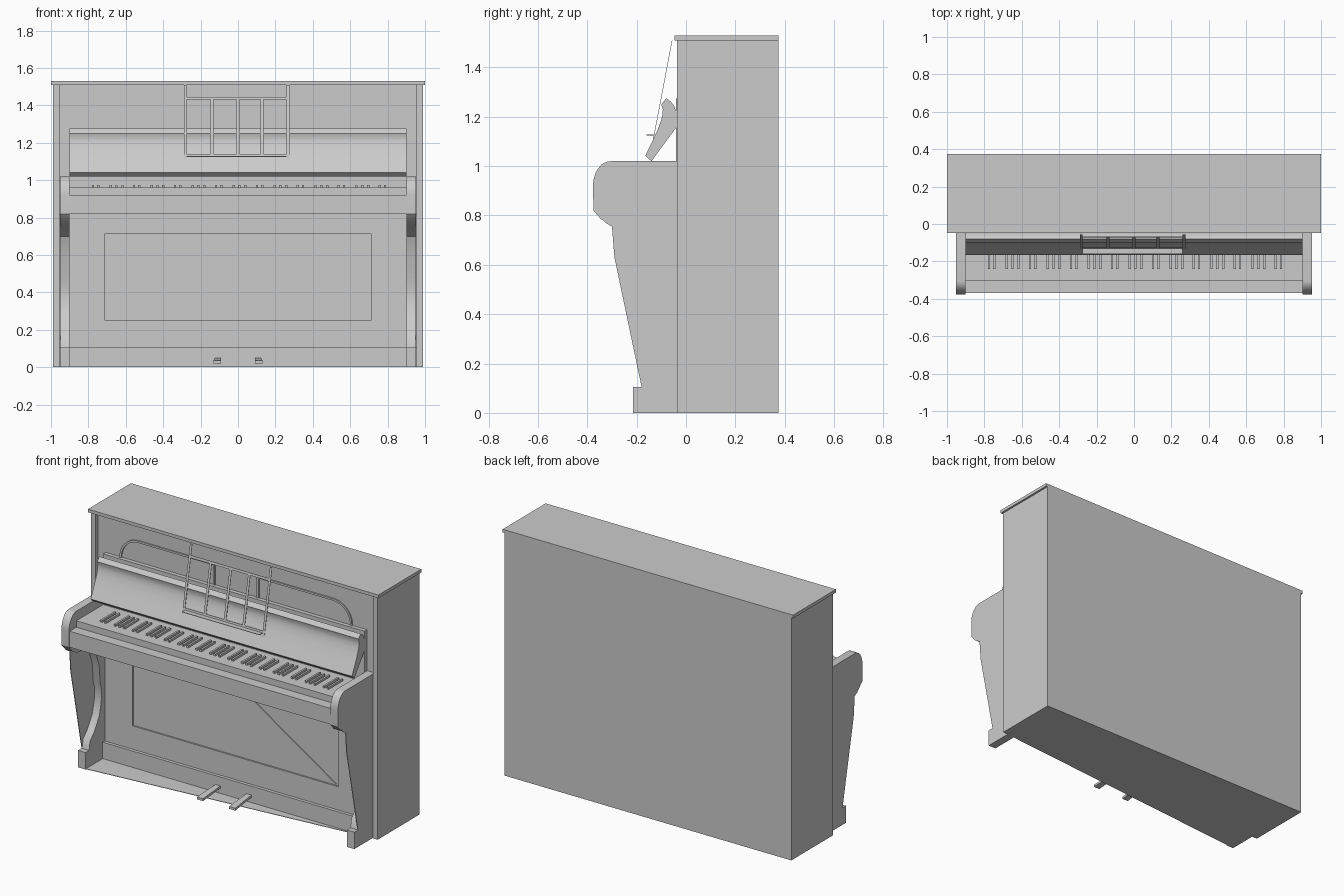
import bpy, bmesh, math

cube = bpy.data.objects.get("Cube")
if cube:
    bpy.data.objects.remove(cube)

grey = bpy.data.materials.new("plain_grey")
grey.use_nodes = True
grey.diffuse_color = (0.6, 0.6, 0.6, 1)
grey.node_tree.nodes["Principled BSDF"].inputs["Base Color"].default_value = (0.6, 0.6, 0.6, 1)


def finish(name, bm, smooth=False):
    bmesh.ops.recalc_face_normals(bm, faces=bm.faces)
    mesh = bpy.data.meshes.new(name)
    bm.to_mesh(mesh)
    bm.free()
    mesh.materials.append(grey)
    obj = bpy.data.objects.new(name, mesh)
    bpy.context.collection.objects.link(obj)
    if smooth:
        bpy.ops.object.select_all(action="DESELECT")
        obj.select_set(True)
        bpy.context.view_layer.objects.active = obj
        bpy.ops.object.shade_smooth_by_angle(angle=math.radians(35))
    return obj


def add_prism(bm, points, offset):
    """Close a flat outline into a prism along the offset vector."""
    low = [bm.verts.new(p) for p in points]
    high = [bm.verts.new([a + b for a, b in zip(p, offset)]) for p in points]
    bm.faces.new(low)
    bm.faces.new(high[::-1])
    for i in range(len(low)):
        j = (i + 1) % len(low)
        bm.faces.new((low[i], low[j], high[j], high[i]))


def add_box(bm, x0, x1, y0, y1, z0, z1):
    add_prism(bm, [(x0, y0, z0), (x1, y0, z0), (x1, y1, z0), (x0, y1, z0)], (0, 0, z1 - z0))


def box(name, *size):
    bm = bmesh.new()
    add_box(bm, *size)
    return finish(name, bm)


def side_profile(name, yz, x0, x1, smooth=False):
    bm = bmesh.new()
    add_prism(bm, [(x0, y, z) for y, z in yz], (x1 - x0, 0, 0))
    return finish(name, bm, smooth)


def arc(cy, cz, ry, rz, start, end, steps=8):
    angles = [math.radians(start + (end - start) * i / steps) for i in range(steps + 1)]
    return [(cy + ry * math.cos(a), cz + rz * math.sin(a)) for a in angles]


# Cabinet
box("cabinet_body", -0.955, 0.955, -0.015, 0.375, 0, 1.51)
box("lid", -1, 1, -0.047, 0.375, 1.51, 1.53)
box("plinth", -0.95, 0.95, -0.045, 0, 0, 0.105)

# Lower panel frame around a shallow recess
bm = bmesh.new()
for size in ((-0.955, -0.71, 0.105, 0.82), (0.71, 0.955, 0.105, 0.82),
             (-0.71, 0.71, 0.105, 0.25), (-0.71, 0.71, 0.715, 0.82)):
    add_box(bm, size[0], size[1], -0.025, 0, size[2], size[3])
finish("lower_panel_frame", bm)
bm = bmesh.new()
add_prism(bm, [(-0.7, -0.021, 0.705), (0, -0.021, 0.705), (0.69, -0.021, 0.26), (0, -0.021, 0.26)],
          (0, 0.007, 0))
finish("lower_panel_inlay", bm)

# Side arms with a rounded front, carved legs and thin outer leg plates
arm = arc(-0.305, 0.92, 0.072, 0.1, 90, 180) + [(-0.375, 0.82)]
leg_curve = [(-0.345, 0.785), (-0.30, 0.76), (-0.20, 0.745), (-0.12, 0.70), (-0.08, 0.6),
             (-0.07, 0.48), (-0.058, 0.44), (-0.06, 0.36), (-0.08, 0.28), (-0.13, 0.2),
             (-0.17, 0.16), (-0.18, 0.105)]
toe = [(-0.215, 0.105), (-0.215, 0), (-0.015, 0)]
plate_edge = [(-0.325, 0.77), (-0.30, 0.755), (-0.29, 0.63), (-0.18, 0.105)]
for side, s in (("right", -1), ("left", 1)):
    box(side + "_end_panel", *sorted((s * 0.955, s * 0.988)), -0.037, 0.375, 0, 1.51)
    side_profile(side + "_arm_and_leg", [(-0.015, 1.02)] + arm + leg_curve + toe,
                 s * 0.9, s * 0.948, True)
    side_profile(side + "_leg_plate", [(-0.015, 1.02)] + arm + plate_edge + toe,
                 s * 0.948, s * 0.952, True)

# Key bed with a front step
side_profile("key_bed", [(-0.015, 0.82), (-0.37, 0.82), (-0.37, 0.92), (-0.305, 0.92),
                         (-0.305, 0.96), (-0.015, 0.96)], -0.9, 0.9)

# Raised keys, repeating in groups of two and three
bm = bmesh.new()
for octave in range(8):
    for step in ((0, 0.028, 0.095, 0.125, 0.157) if octave < 7 else (0, 0.028)):
        x = -0.775 + 0.219 * octave + step
        add_box(bm, x - 0.006, x + 0.006, -0.24, -0.1, 0.955, 0.973)
finish("raised_keys", bm)

# Open fallboard with a hollow front
side_profile("fallboard", [(-0.14, 1.02), (-0.165, 1.042), (-0.137, 1.1), (-0.114, 1.15),
                           (-0.101, 1.185), (-0.095, 1.21), (-0.094, 1.23), (-0.1, 1.25),
                           (-0.08, 1.275), (-0.062, 1.262), (-0.047, 1.243), (-0.038, 1.215),
                           (-0.037, 1.16)], -0.9, 0.9, True)
box("fallboard_hinge_rail", -0.9, 0.9, -0.04, -0.01, 0.96, 1.275)

# Arched trim on the upper panel
for side, s in (("right", -1), ("left", 1)):
    rings = []
    for inset in (0, 0.012):
        r = 0.13 - inset
        rings.append([(0.145 + inset, 1.2), (0.145 + inset, 1.41 - inset)]
                     + arc(0.67, 1.28, r, r, 90, 0, 10) + [(0.8 - inset, 1.2)])
    bm = bmesh.new()
    outer, inner = rings
    for i in range(len(outer) - 1):
        quad = (outer[i], outer[i + 1], inner[i + 1], inner[i])
        add_prism(bm, [(s * x, -0.023, z) for x, z in quad], (0, 0.009, 0))
    bmesh.ops.remove_doubles(bm, verts=bm.verts, dist=0.0001)
    finish(side + "_arched_trim", bm)


# Leaning music desk, a flat open frame
def desk_y(z):
    return -0.138 + (z - 1.085) * 0.19


bm = bmesh.new()
bars = [(x, x + 0.015, 1.085, 1.51) for x in (-0.29, 0.26)]
bars += [(x - 0.008, x + 0.008, 1.14, 1.43) for x in (-0.138, 0, 0.128)]
bars += [(-0.275, 0.26, z, z + 0.015) for z in (1.125, 1.43)]
for x0, x1, z0, z1 in bars:
    add_prism(bm, [(x0, desk_y(z0), z0), (x1, desk_y(z0), z0),
                   (x1, desk_y(z1), z1), (x0, desk_y(z1), z1)], (0, 0.002, 0))
add_box(bm, -0.275, 0.26, -0.16, -0.128, 1.125, 1.128)
finish("music_desk", bm)

# Pedals
for side, s in (("right", -1), ("left", 1)):
    bm = bmesh.new()
    add_prism(bm, [(s * 0.09, -0.215, 0.02), (s * 0.132, -0.215, 0.02),
                   (s * 0.122, -0.03, 0.036), (s * 0.09, -0.03, 0.036)], (0, 0, 0.015))
    finish(side + "_pedal", bm)

# Thin floor board tapering across the front
bm = bmesh.new()
add_prism(bm, [(-0.95, -0.215, 0), (0.95, -0.04, 0), (-0.95, -0.04, 0)], (0, 0, 0.003))
finish("floor_board", bm)
